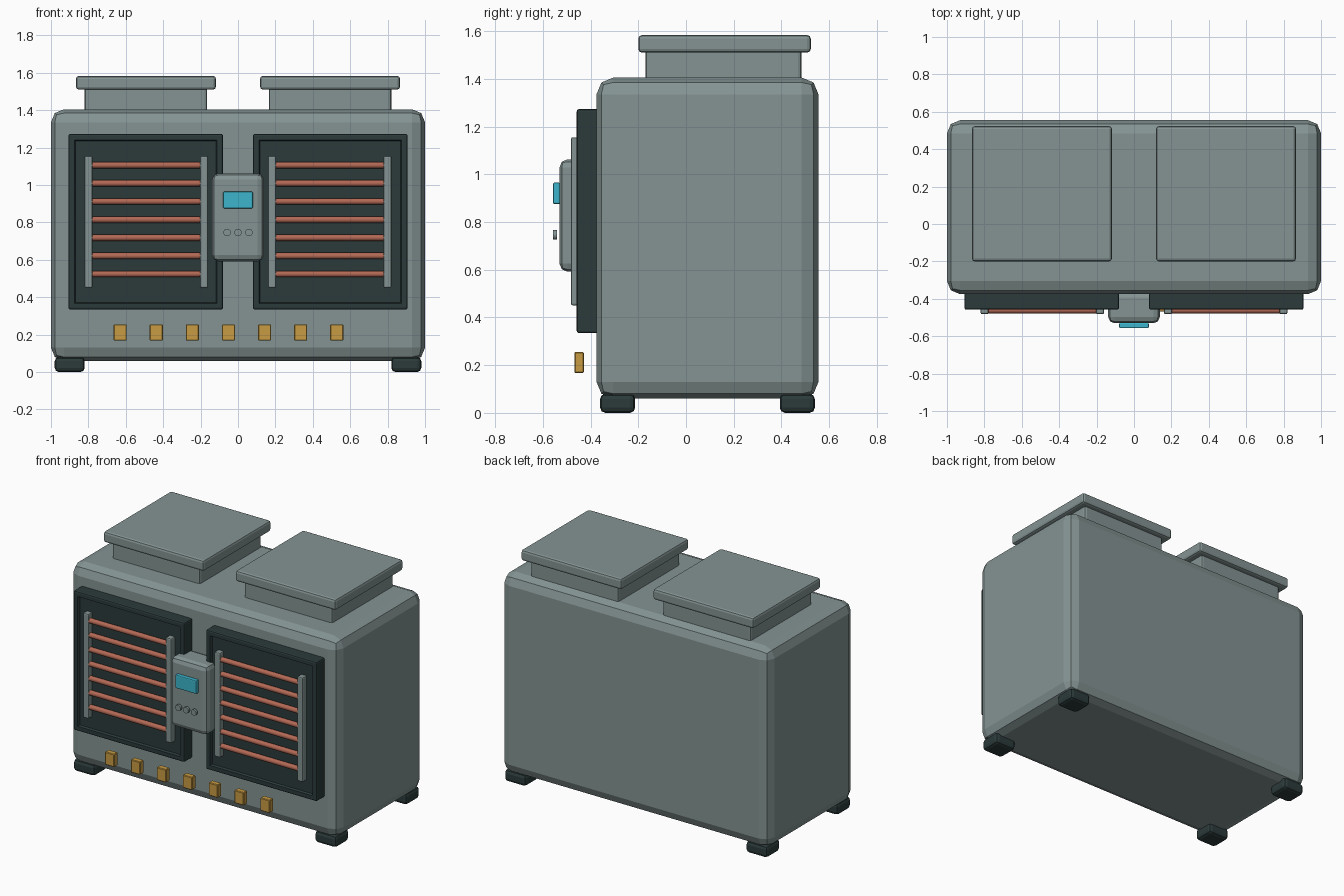
import bpy, bmesh
from mathutils import Matrix, Vector

cube = bpy.data.objects.get("Cube")
if cube:
    bpy.data.objects.remove(cube, do_unlink=True)


def make_material(name, r, g, b):
    m = bpy.data.materials.new(name)
    m.use_nodes = True
    m.diffuse_color = (r, g, b, 1)
    m.node_tree.nodes["Principled BSDF"].inputs["Base Color"].default_value = (r, g, b, 1)
    return m


STEEL = make_material("grey steel", 0.23, 0.295, 0.29)
DARK = make_material("dark slate", 0.025, 0.043, 0.043)
COPPER = make_material("copper", 0.45, 0.14, 0.09)
CYAN = make_material("cyan display", 0.045, 0.46, 0.6)
GOLD = make_material("brass", 0.58, 0.33, 0.055)


def finish(name, bm, mat):
    mesh = bpy.data.meshes.new(name)
    bm.to_mesh(mesh)
    bm.free()
    mesh.materials.append(mat)
    ob = bpy.data.objects.new(name, mesh)
    bpy.context.collection.objects.link(ob)
    return ob


def box(name, mat, x, y, z, bevel=0.0, segments=2, recess=None):
    """Bevelled box from (min, max) ranges; recess = (rim, lip, depth) sinks the front."""
    bm = bmesh.new()
    lo, hi = Vector((x[0], y[0], z[0])), Vector((x[1], y[1], z[1]))
    size = Matrix.Diagonal((*(hi - lo), 1))
    bmesh.ops.create_cube(bm, size=1, matrix=Matrix.Translation((lo + hi) / 2) @ size)
    if bevel:
        bmesh.ops.bevel(bm, geom=bm.edges[:], offset=bevel, segments=segments,
                        profile=0.5, affect='EDGES')
    if recess:
        rim, lip, depth = recess
        front = min(bm.faces, key=lambda f: f.calc_center_median().y)
        bmesh.ops.inset_region(bm, faces=[front], thickness=rim)
        bmesh.ops.inset_region(bm, faces=[front], thickness=lip)
        bmesh.ops.translate(bm, verts=front.verts, vec=(0, depth, 0))
    return finish(name, bm, mat)


def rod(name, mat, centre, radius, length, axis, sides):
    bm = bmesh.new()
    turn = Matrix.Rotation(1.5707963, 4, 'Y' if axis == 'X' else 'X')
    bmesh.ops.create_cone(bm, cap_ends=True, segments=sides, radius1=radius, radius2=radius,
                          depth=length, matrix=Matrix.Translation(centre) @ turn)
    ob = finish(name, bm, mat)
    for p in ob.data.polygons:
        p.use_smooth = len(p.vertices) == 4
    for e in ob.data.edges:
        a, b = (ob.data.vertices[i].co for i in e.vertices)
        along = abs(a.x - b.x) if axis == 'X' else abs(a.y - b.y)
        e.use_edge_sharp = along < 1e-4
    return ob


def span(side, a, b):
    return tuple(sorted((side * a, side * b)))


# Cabinet
box("cabinet", STEEL, (-1, 1), (-0.375, 0.555), (0.06, 1.405), 0.07)

for side, label in ((1, "left"), (-1, "right")):
    # Roof vents: neck and cap
    box(label + "_vent_neck", STEEL, span(side, 0.165, 0.82), (-0.17, 0.485), (1.38, 1.53), 0.015)
    box(label + "_vent_cap", STEEL, span(side, 0.118, 0.866), (-0.2, 0.523), (1.51, 1.583), 0.015)

    # Feet
    for y, end in (((-0.36, -0.213), "front"), ((0.393, 0.54), "back")):
        box(f"{end}_{label}_foot", DARK, span(side, 0.82, 0.98), y, (0, 0.08), 0.022)

    # Coil panel with a shallow sunk face
    box(label + "_coil_panel", DARK, span(side, 0.08, 0.907), (-0.458, -0.36), (0.334, 1.273),
        0.01, recess=(0.032, 0.008, 0.015))

    # Coil rails and copper tubes
    for a, b, where in ((0.16, 0.203, "inner"), (0.778, 0.82, "outer")):
        box(f"{label}_{where}_rail", STEEL, span(side, a, b), (-0.482, -0.435), (0.45, 1.155), 0.008)
    for i in range(7):
        rod(f"{label}_coil_tube_{i + 1}", COPPER, (side * 0.49, -0.461, 0.524 + 0.097 * i),
            0.017, 0.59, 'X', 12)

# Control box with display and buttons
box("control_box", STEEL, (-0.138, 0.138), (-0.53, -0.36), (0.592, 1.062), 0.033)
box("control_display", CYAN, (-0.079, 0.079), (-0.557, -0.528), (0.875, 0.965), 0.006)
for i in (-1, 0, 1):
    rod(f"control_button_{i + 2}", STEEL, (i * 0.058, -0.549, 0.746), 0.02, 0.016, 'Y', 16)

# Row of brass tabs along the bottom front
for i in range(7):
    x = -0.63 + 0.193 * i
    box(f"brass_tab_{i + 1}", GOLD, (x - 0.035, x + 0.035), (-0.468, -0.428), (0.168, 0.255), 0.004, 1)
